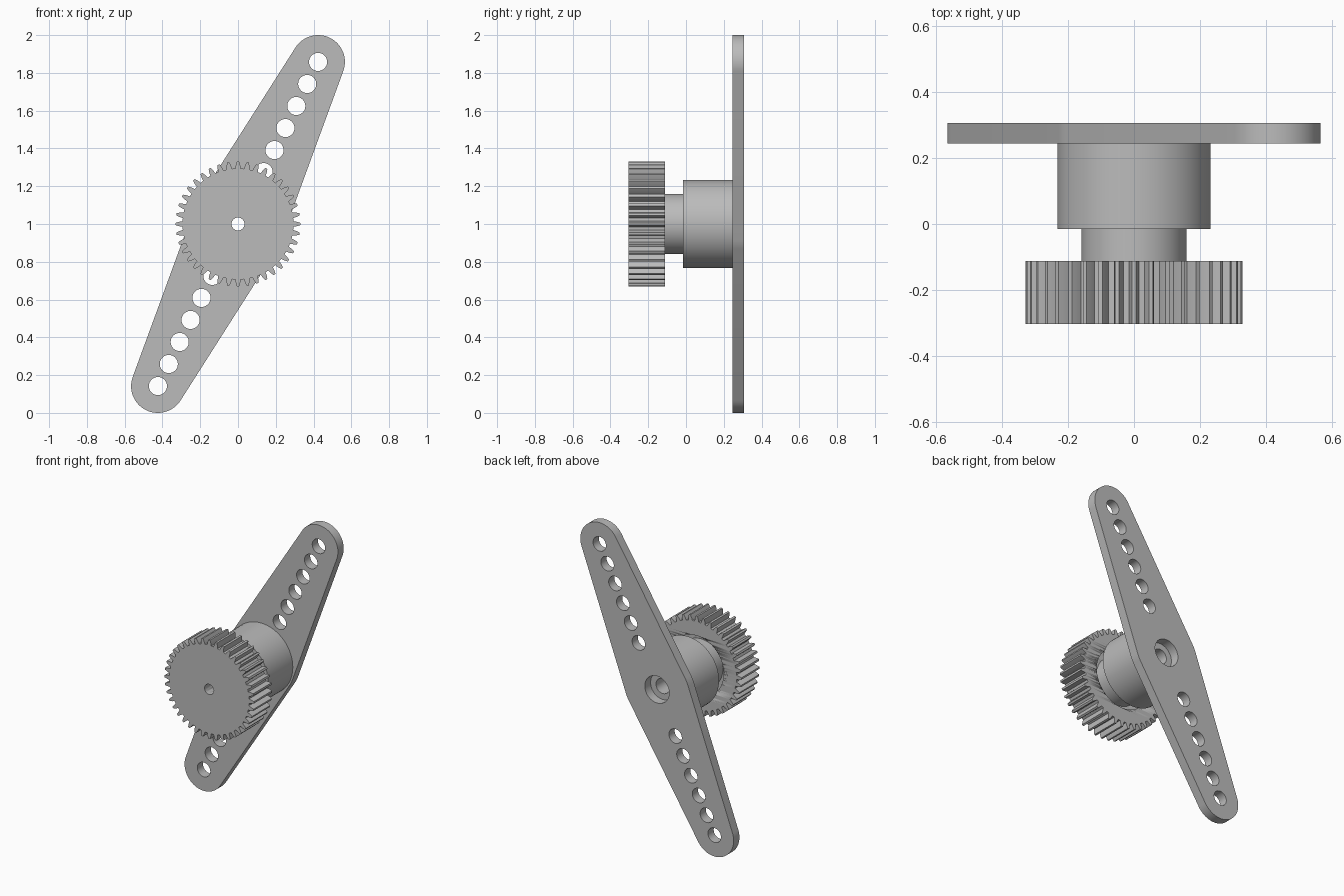
import bpy
import bmesh
from math import atan2, acos, hypot, cos, sin, pi, tau, radians

cube = bpy.data.objects.get("Cube")
if cube:
    bpy.data.objects.remove(cube, do_unlink=True)

AXIS_Z = 1.0
grey = bpy.data.materials.new("plain grey")
grey.use_nodes = True
grey.diffuse_color = (0.5, 0.5, 0.5, 1)
grey.node_tree.nodes["Principled BSDF"].inputs["Base Color"].default_value = (0.5, 0.5, 0.5, 1)


def arc(cx, cy, r, start, end, steps):
    return [(cx + r * cos(start + (end - start) * i / steps),
             cy + r * sin(start + (end - start) * i / steps)) for i in range(steps + 1)]


def circle(cx, cy, r, steps=48):
    return arc(cx, cy, r, 0, tau, steps)[:-1]


def add_object(name, mesh):
    """Link a mesh, clean it, and shade it smooth with sharp edges."""
    bm = bmesh.new()
    bm.from_mesh(mesh)
    bmesh.ops.remove_doubles(bm, verts=bm.verts, dist=0.0001)
    bmesh.ops.recalc_face_normals(bm, faces=bm.faces)
    bm.to_mesh(mesh)
    bm.free()
    mesh.materials.clear()
    mesh.materials.append(grey)
    obj = bpy.data.objects.new(name, mesh)
    bpy.context.collection.objects.link(obj)
    bpy.ops.object.select_all(action='DESELECT')
    obj.select_set(True)
    bpy.context.view_layer.objects.active = obj
    bpy.ops.object.shade_smooth_by_angle(angle=radians(25))
    return obj


def plate(name, loops, y0, y1):
    """Extrude an outline with holes from y0 to y1."""
    curve = bpy.data.curves.new(name + " outline", 'CURVE')
    curve.dimensions = '2D'
    curve.fill_mode = 'BOTH'
    curve.extrude = (y1 - y0) / 2
    for loop in loops:
        spline = curve.splines.new('POLY')
        spline.points.add(len(loop) - 1)
        for point, (x, z) in zip(spline.points, loop):
            point.co = (x, z, 0, 1)
        spline.use_cyclic_u = True
    temp = bpy.data.objects.new(name + " outline", curve)
    bpy.context.collection.objects.link(temp)
    bpy.context.view_layer.update()
    graph = bpy.context.evaluated_depsgraph_get()
    mesh = bpy.data.meshes.new_from_object(temp.evaluated_get(graph))
    bpy.data.objects.remove(temp, do_unlink=True)
    for v in mesh.vertices:
        x, z, d = v.co
        v.co = (x, (y0 + y1) / 2 - d, z + AXIS_Z)
    return add_object(name, mesh)


def lathe(name, profile, steps=64):
    """Revolve a closed (radius, y) profile about the shaft axis."""
    bm = bmesh.new()
    verts = [bm.verts.new((r, y, AXIS_Z)) for r, y in profile]
    edges = [bm.edges.new((verts[i - 1], verts[i])) for i in range(len(verts))]
    bmesh.ops.spin(bm, geom=verts + edges, cent=(0, 0, AXIS_Z), axis=(0, 1, 0),
                   angle=tau, steps=steps, use_duplicate=False)
    mesh = bpy.data.meshes.new(name)
    bm.to_mesh(mesh)
    bm.free()
    return add_object(name, mesh)


# Double arm: tapered outline around a central disc, six holes on each side
tip_x, tip_z, tip_r, mid_r = 0.424, 0.858, 0.142, 0.245
lean = atan2(tip_z, tip_x)
spread = acos((mid_r - tip_r) / hypot(tip_x, tip_z))
outline, holes = [], [circle(0, 0, 0.09)]
for side, turn in ((1, lean), (-1, lean + pi)):
    outline += arc(side * tip_x, side * tip_z, tip_r, turn - spread, turn + spread, 32)
    outline += arc(0, 0, mid_r, turn + spread, turn + pi - spread, 6)
    for i in range(6):
        f = side * (1 - 0.136 * i)
        holes.append(circle(tip_x * f, tip_z * f, 0.048, 32))
plate("double_arm", [outline] + holes, 0.245, 0.306)

# Hub: wide boss and narrow neck with a screw bore
lathe("hub", [(0.05, 0.245), (0.233, 0.245), (0.233, -0.015), (0.16, -0.015),
              (0.16, -0.16), (0.05, -0.16)])

# Gear: spur teeth, small bore, shallow recess in the back around the neck
TEETH, ROOT, PITCH, TIP = 40, 0.294, 0.312, 0.33
tooth = [(-0.32, ROOT), (-0.24, PITCH), (-0.12, TIP), (0.12, TIP), (0.24, PITCH), (0.32, ROOT)]
teeth = [(r * cos((i + f) * tau / TEETH), r * sin((i + f) * tau / TEETH))
         for i in range(TEETH) for f, r in tooth]
gear = plate("gear", [teeth, circle(0, 0, 0.034)], -0.304, -0.112)
cutter = lathe("recess_cutter", [(0.02, -0.16), (0.2, -0.16), (0.2, 0), (0.02, 0)])
cut = gear.modifiers.new("recess", 'BOOLEAN')
cut.operation = 'DIFFERENCE'
cut.solver = 'EXACT'
cut.object = cutter
bpy.context.view_layer.objects.active = gear
bpy.ops.object.modifier_apply(modifier=cut.name)
bpy.data.objects.remove(cutter, do_unlink=True)
